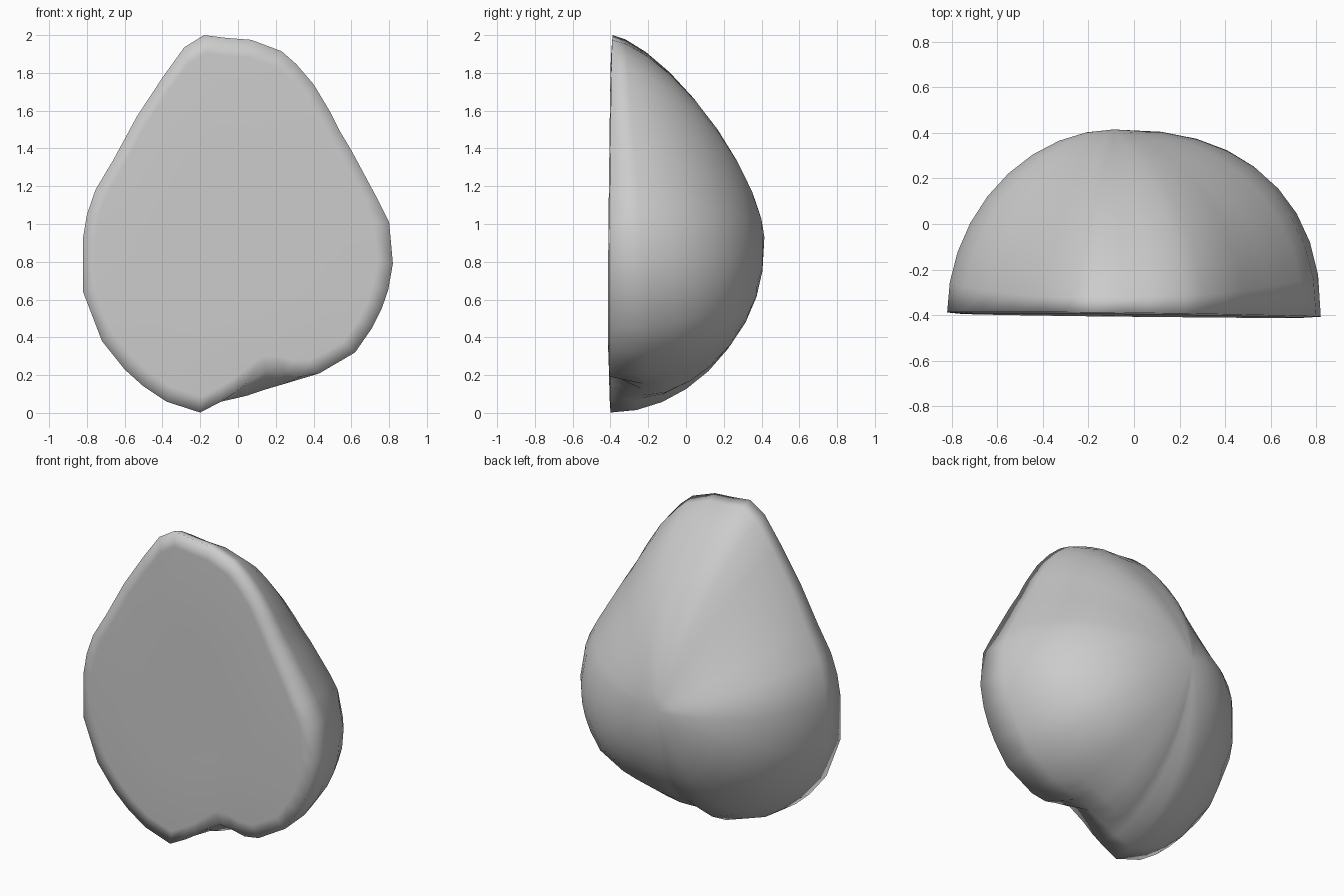
import bpy, bmesh, math

if "Cube" in bpy.data.objects:
    bpy.data.objects.remove(bpy.data.objects["Cube"])

# Outline of the cut face (x, z), clockwise from the top
OUTLINE = [(-0.18, 2.0), (-0.06, 1.985), (0.07, 1.975), (0.23, 1.915), (0.31, 1.845), (0.4, 1.74),
           (0.49, 1.59), (0.54, 1.49), (0.6, 1.39), (0.74, 1.13), (0.8, 1.01), (0.82, 0.79),
           (0.795, 0.65), (0.76, 0.55), (0.71, 0.45), (0.62, 0.32), (0.43, 0.205), (0.33, 0.165),
           (0.25, 0.135), (0.15, 0.095), (0.05, 0.06), (-0.02, 0.05), (-0.09, 0.04), (-0.2, 0.0),
           (-0.38, 0.06), (-0.5, 0.14), (-0.6, 0.23), (-0.72, 0.38), (-0.82, 0.64), (-0.82, 0.93),
           (-0.8, 1.05), (-0.755, 1.18), (-0.66, 1.34), (-0.535, 1.57), (-0.4, 1.775), (-0.285, 1.935)]
APEX_X, APEX_Z, APEX_Y = -0.09, 0.93, 0.415
RINGS = 9


def front_y(x, z):
    return -0.396 - 0.012 * x + 0.006 * (z - 1)


def notch(x, y, z):
    """Lifts the bottom of the front rim to form the hollow at the base."""
    if z > 0.6:
        return z
    fade = min(1, (0.6 - z) / 0.3)
    return z + 0.13 * fade * math.exp(-((x - 0.13) / 0.16) ** 2 - ((y + 0.4) / 0.12) ** 2)


def add_ring(bm, point):
    return [bm.verts.new(point(x, z)) for x, z in OUTLINE]


def dome_point(t):
    def point(x, z):
        dx, dz = x - APEX_X, z - APEX_Z
        length = math.hypot(dx, dz)
        c, s = dx / length, dz / length
        # conical toward the top, fuller toward the lower right
        n = 2.03 + (0.18 if c > 0 else 0.1) * c
        n += -0.61 * s ** 1.3 if s > 0 else -0.06 * s ** 2 + 0.8 * -s * max(c, 0)
        u, h = math.cos(t) ** (2 / n), math.sin(t) ** (2 / n)
        px, pz = APEX_X + dx * u, APEX_Z + dz * u
        base = front_y(x, z)
        py = base + (APEX_Y - base) * h
        return px, py, notch(px, py, pz)
    return point


def inset_point(scale):
    def point(x, z):
        px, pz = APEX_X + (x - APEX_X) * scale, APEX_Z + (z - APEX_Z) * scale
        y = front_y(px, pz) - 0.006
        return px, y, notch(px, y, pz)
    return point


bm = bmesh.new()
# Flat cut face rings, then rounded back rings
rings = [add_ring(bm, inset_point(s)) for s in (0.45, 0.91)]
rings += [add_ring(bm, dome_point(math.pi / 2 * i / RINGS)) for i in range(RINGS)]
count = len(OUTLINE)
for a, b in zip(rings, rings[1:]):
    for i in range(count):
        j = (i + 1) % count
        bm.faces.new((a[i], a[j], b[j], b[i]))
bm.faces.new(rings[0])
tip = bm.verts.new((APEX_X, APEX_Y, APEX_Z))
for i in range(count):
    bm.faces.new((rings[-1][i], rings[-1][(i + 1) % count], tip))
bmesh.ops.recalc_face_normals(bm, faces=bm.faces)
for f in bm.faces:
    f.smooth = True

mesh = bpy.data.meshes.new("half_fruit")
bm.to_mesh(mesh)
bm.free()
bpy.context.collection.objects.link(bpy.data.objects.new("half_fruit", mesh))
